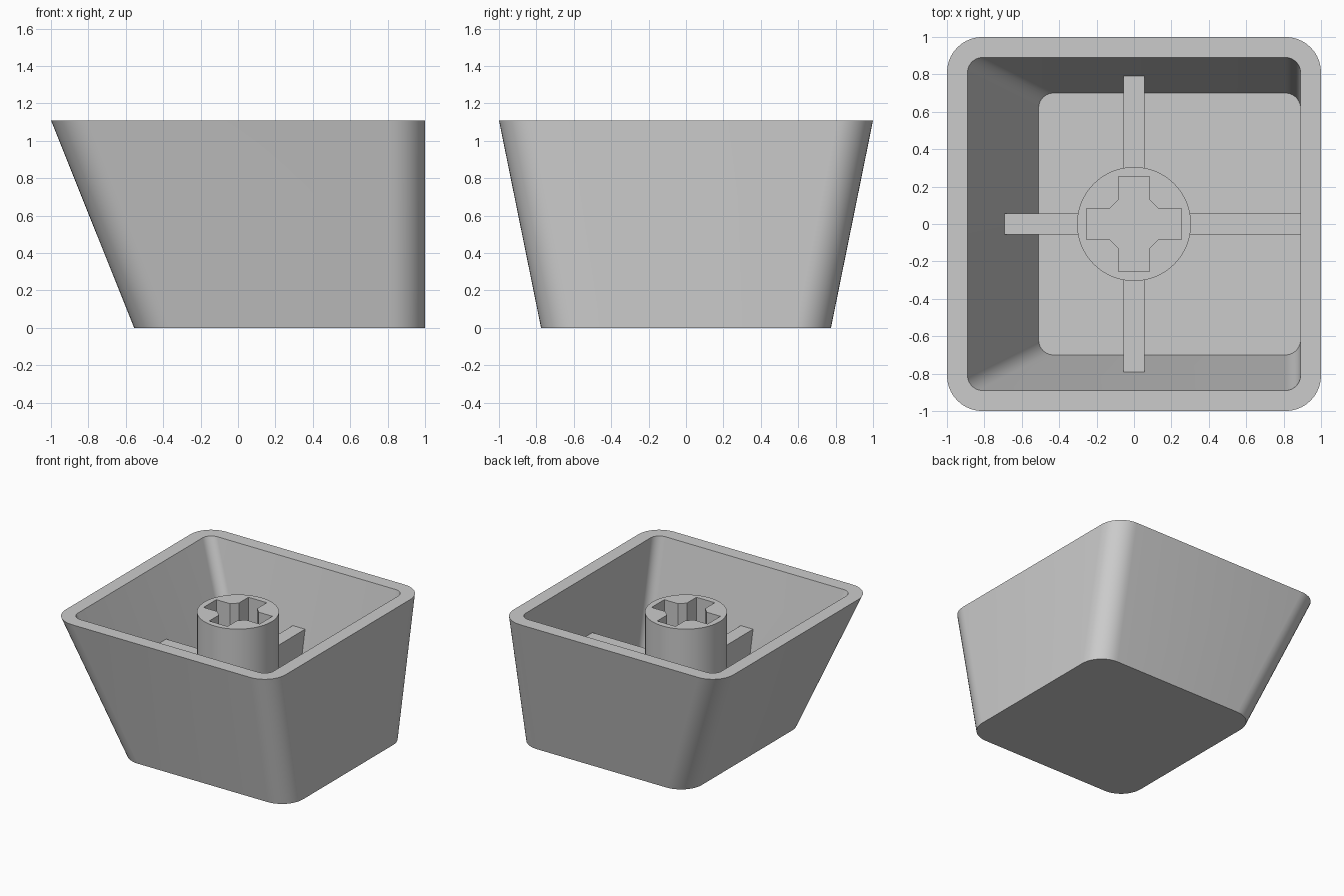
import bpy, bmesh, math
from mathutils import Matrix, Vector

if "Cube" in bpy.data.objects:
    bpy.data.objects.remove(bpy.data.objects["Cube"], do_unlink=True)

HEIGHT, FLOOR, STEM_TOP, RIB_TOP = 1.11, 0.17, 1.05, 0.62

grey = bpy.data.materials.new("light grey plastic")
grey.use_nodes = True
grey.diffuse_color = (0.6, 0.6, 0.6, 1)
grey.node_tree.nodes["Principled BSDF"].inputs["Base Color"].default_value = (0.6, 0.6, 0.6, 1)


def finish(bm, name):
    """Turn a bmesh into a named object with sharp-edged smooth shading."""
    bmesh.ops.recalc_face_normals(bm, faces=bm.faces)
    mesh = bpy.data.meshes.new(name)
    bm.to_mesh(mesh)
    bm.free()
    mesh.materials.append(grey)
    obj = bpy.data.objects.new(name, mesh)
    bpy.context.collection.objects.link(obj)
    bpy.ops.object.select_all(action="DESELECT")
    obj.select_set(True)
    bpy.context.view_layer.objects.active = obj
    bpy.ops.object.shade_smooth_by_angle(angle=math.radians(30))
    return obj


def rounded_ring(bm, left, right, half_depth, radius, z, steps=10):
    """Loop of vertices around a rounded rectangle."""
    ring = []
    corners = [(right, half_depth), (left, half_depth), (left, -half_depth), (right, -half_depth)]
    for i, (x, y) in enumerate(corners):
        cx = x - math.copysign(radius, x)
        cy = y - math.copysign(radius, y)
        for s in range(steps + 1):
            a = math.pi / 2 * (i + s / steps)
            ring.append(bm.verts.new((cx + radius * math.cos(a), cy + radius * math.sin(a), z)))
    return ring


def closed_loop(bm, points, z):
    verts = [bm.verts.new((x, y, z)) for x, y in points]
    return [bm.edges.new((v, verts[i - 1])) for i, v in enumerate(verts)]


# Tapered hollow shell, from the outside base over the rim to the inner floor
bm = bmesh.new()
rings = [
    rounded_ring(bm, -0.555, 1.0, 0.775, 0.19, 0),
    rounded_ring(bm, -1.0, 1.0, 1.0, 0.19, HEIGHT),
    rounded_ring(bm, -0.89, 0.89, 0.89, 0.08, HEIGHT),
    rounded_ring(bm, -0.51, 0.89, 0.70, 0.08, FLOOR),
]
for a, b in zip(rings, rings[1:]):
    for i in range(len(a)):
        bm.faces.new((a[i - 1], a[i], b[i], b[i - 1]))
bm.faces.new(rings[0])
bm.faces.new(rings[-1])
finish(bm, "shell")

# Round stem with a chamfered cross socket
bm = bmesh.new()
circle = [(0.305 * math.cos(math.tau * i / 64), 0.305 * math.sin(math.tau * i / 64)) for i in range(64)]
arm = [(0.255, -0.083), (0.255, 0.083), (0.13, 0.083), (0.083, 0.13)]
cross = []
for k in range(4):
    turn = Matrix.Rotation(k * math.pi / 2, 2)
    cross += [tuple(turn @ Vector(p)) for p in arm]
edges = closed_loop(bm, circle, FLOOR) + closed_loop(bm, cross, FLOOR)
bmesh.ops.triangle_fill(bm, use_beauty=True, edges=edges)
top = bmesh.ops.extrude_face_region(bm, geom=bm.faces[:])["geom"]
bmesh.ops.translate(bm, vec=(0, 0, STEM_TOP - FLOOR),
                    verts=[v for v in top if isinstance(v, bmesh.types.BMVert)])
finish(bm, "stem")

# Four ribs whose outer ends follow the slope of the walls
ribs = [("left_rib", 0, 0.91, 0.91), ("back_rib", 1, 0.72, 0.81),
        ("right_rib", 2, 0.53, 0.71), ("front_rib", 3, 0.72, 0.81)]
for name, quarter, low, high in ribs:
    bm = bmesh.new()
    profile = [(0.28, FLOOR - 0.02), (low, FLOOR - 0.02), (high, RIB_TOP), (0.28, RIB_TOP)]
    face = bm.faces.new([bm.verts.new((r, -0.056, z)) for r, z in profile])
    side = bmesh.ops.extrude_face_region(bm, geom=[face])["geom"]
    bmesh.ops.translate(bm, vec=(0, 0.112, 0),
                        verts=[v for v in side if isinstance(v, bmesh.types.BMVert)])
    if not any(f is face for f in bm.faces):
        bmesh.ops.holes_fill(bm, edges=bm.edges[:])
    bm.transform(Matrix.Rotation(quarter * math.pi / 2, 4, "Z"))
    finish(bm, name)
